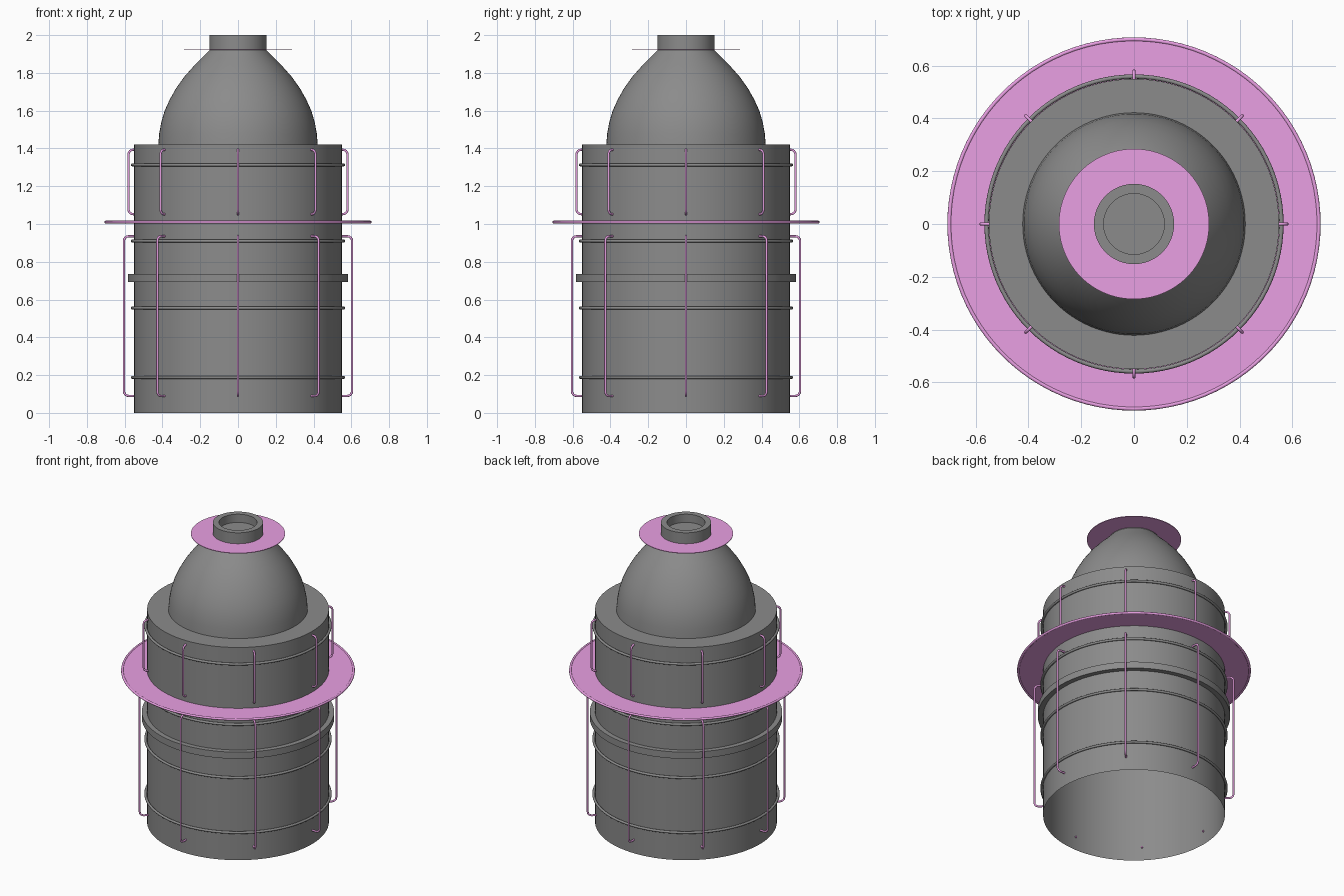
import bpy, bmesh, math

if "Cube" in bpy.data.objects:
    bpy.data.objects.remove(bpy.data.objects["Cube"])

SEG = 96
purple = bpy.data.materials.new("purple_paint")
purple.diffuse_color = (0.82, 0.35, 0.77, 1)
purple.use_nodes = True
purple.node_tree.nodes["Principled BSDF"].inputs["Base Color"].default_value = purple.diffuse_color
grey = bpy.data.materials.new("dark_grey")
grey.diffuse_color = (0.26, 0.26, 0.26, 1)
grey.use_nodes = True
grey.node_tree.nodes["Principled BSDF"].inputs["Base Color"].default_value = grey.diffuse_color


def finish(ob, mat=grey):
    ob.data.materials.append(mat)
    bpy.ops.object.select_all(action='DESELECT')
    ob.select_set(True)
    bpy.context.view_layer.objects.active = ob
    if ob.type == 'CURVE':
        bpy.ops.object.convert(target='MESH')
    bpy.ops.object.shade_smooth_by_angle(angle=math.radians(35))
    return ob


def lathe(name, profile, closed=False, mat=grey):
    """Spin an (r, z) profile around the z axis."""
    bm = bmesh.new()
    vs = [bm.verts.new((r, 0, z)) for r, z in profile]
    edges = [bm.edges.new(p) for p in zip(vs, vs[1:])]
    if closed:
        edges.append(bm.edges.new((vs[-1], vs[0])))
    bmesh.ops.spin(bm, geom=vs + edges, cent=(0, 0, 0), axis=(0, 0, 1),
                   angle=math.tau, steps=SEG, use_merge=True)
    bmesh.ops.remove_doubles(bm, verts=bm.verts, dist=1e-5)
    bmesh.ops.recalc_face_normals(bm, faces=bm.faces)
    me = bpy.data.meshes.new(name)
    bm.to_mesh(me)
    bm.free()
    ob = bpy.data.objects.new(name, me)
    bpy.context.collection.objects.link(ob)
    return finish(ob, mat)


def ring(name, r0, r1, z0, z1, mat=grey):
    return lathe(name, [(r0, z0), (r1, z0), (r1, z1), (r0, z1)], True, mat)


def hoop(name, r, z, thick, mat=grey):
    bpy.ops.mesh.primitive_torus_add(major_radius=r, minor_radius=thick, major_segments=SEG,
                                     minor_segments=16, location=(0, 0, z))
    bpy.context.object.name = name
    finish(bpy.context.object, mat)


def bars(name, z0, z1, r, inner=0.542, bend=0.025, count=8):
    """Eight bent guard rods around the body."""
    path = [(inner, z0), (r - bend, z0)]
    path += [(r - bend + bend * math.sin(a), z0 + bend - bend * math.cos(a))
             for a in (math.pi / 8, math.pi / 4, math.pi * 3 / 8, math.pi / 2)]
    path += [(x, z0 + z1 - z) for x, z in reversed(path)]
    cu = bpy.data.curves.new(name, 'CURVE')
    cu.dimensions = '3D'
    cu.bevel_depth = 0.006
    cu.bevel_resolution = 6
    cu.use_fill_caps = True
    for i in range(count):
        a = math.tau * i / count
        sp = cu.splines.new('POLY')
        sp.points.add(len(path) - 1)
        for p, (x, z) in zip(sp.points, path):
            p.co = (x * math.cos(a), x * math.sin(a), z, 1)
    ob = bpy.data.objects.new(name, cu)
    bpy.context.collection.objects.link(ob)
    return finish(ob, purple)


# Open-bottomed body with flat shoulder
lathe("body", [(0.55, 0), (0.55, 1.42), (0.42, 1.42)])

# Dome and recessed neck
lathe("dome", [(0.422, 1.42), (0.417, 1.48), (0.406, 1.54), (0.388, 1.60), (0.361, 1.66),
               (0.327, 1.72), (0.284, 1.78), (0.235, 1.835), (0.19, 1.88), (0.152, 1.92)])
lathe("neck", [(0.152, 1.92), (0.152, 2.0), (0.115, 2.0), (0.115, 1.945), (0, 1.945)])

# Coloured flanges, the large one with a round rim
ring("neck_flange", 0.15, 0.285, 1.923, 1.927, purple)
ring("body_flange", 0.55, 0.70, 1.006, 1.014, purple)
hoop("flange_rim", 0.70, 1.01, 0.0075, purple)

# Raised band and thin hoops
ring("raised_band", 0.55, 0.582, 0.692, 0.736)
for i, z in enumerate((0.188, 0.555, 0.91, 1.313)):
    hoop(f"hoop_{i + 1}", 0.559, z, 0.008)

# Guard rods above and below the flange
bars("upper_rods", 1.052, 1.393, 0.58)
bars("lower_rods", 0.09, 0.935, 0.604)
